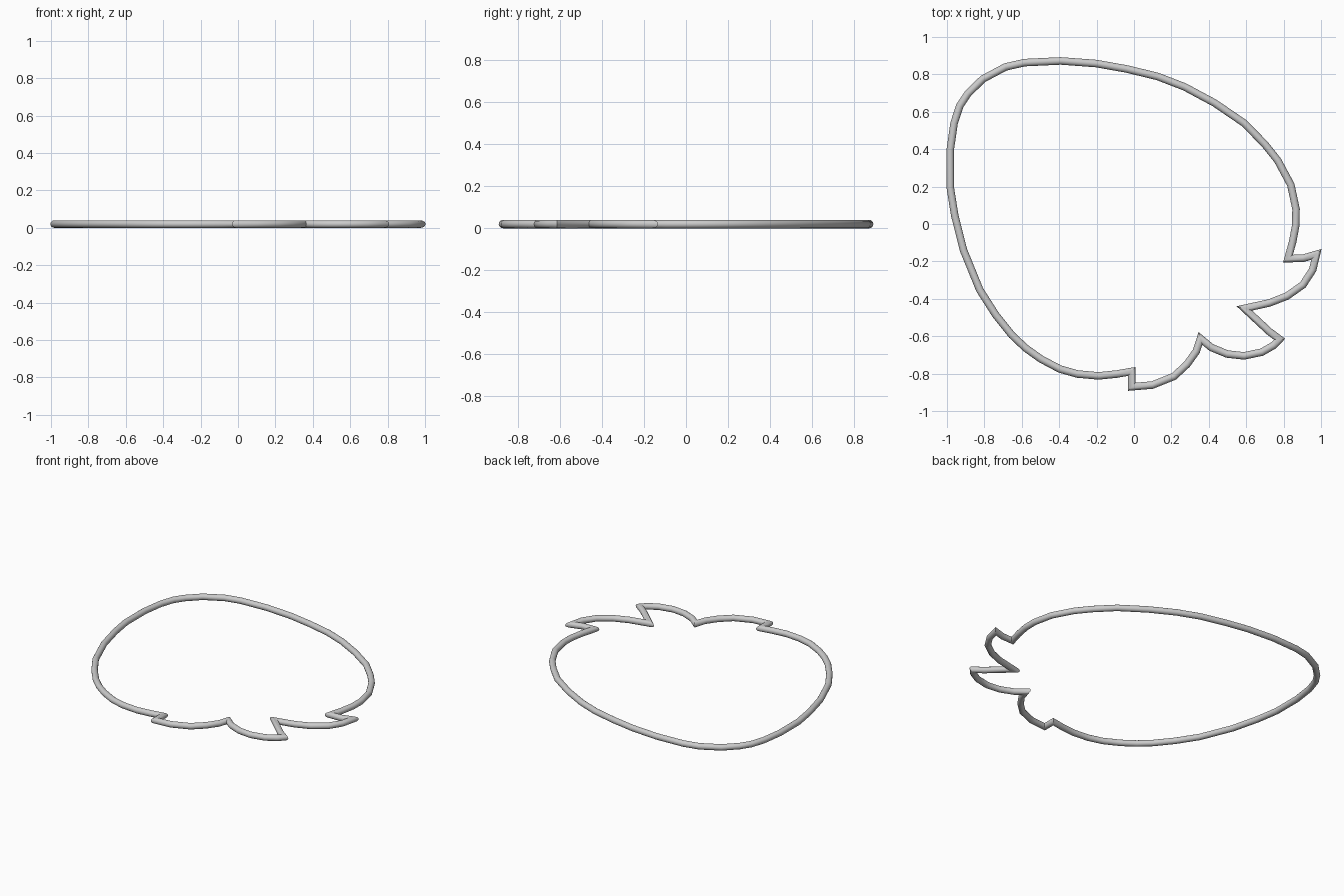
import bpy, bmesh, math
from mathutils import Vector

if "Cube" in bpy.data.objects:
    bpy.data.objects.remove(bpy.data.objects["Cube"])

R, SIDES = 0.02, 16

# Centre line, anticlockwise from the lower notch
lobes = [(-.01, -.783), (-.01, -.865), (.10, -.856), (.215, -.81), (.285, -.745),
         (.335, -.675), (.357, -.607), (.415, -.655), (.50, -.69), (.59, -.70),
         (.685, -.68), (.75, -.643), (.78, -.611), (.725, -.57), (.592, -.446),
         (.725, -.417), (.82, -.38), (.905, -.32), (.957, -.24), (.977, -.157),
         (.905, -.178), (.825, -.18)]
body = [(.85, -.09), (.867, 0), (.868, .085), (.84, .215), (.77, .345), (.70, .433),
        (.59, .545), (.433, .652), (.273, .738), (.128, .794), (-.037, .834),
        (-.20, .863), (-.39, .877), (-.583, .868), (-.685, .845), (-.807, .78),
        (-.888, .70), (-.93, .636), (-.96, .545), (-.981, .40), (-.981, .203),
        (-.957, .053), (-.91, -.134), (-.823, -.347), (-.738, -.48), (-.652, -.588),
        (-.578, -.658), (-.497, -.716), (-.395, -.77), (-.30, -.797), (-.187, -.807),
        (-.09, -.797)]


def mitred_tube(name, points):
    """Closed round tube of constant width with mitred corners."""
    pts = [Vector(p) for p in points]
    n = len(pts)
    bm = bmesh.new()
    rings = []
    for i, p in enumerate(pts):
        a = (p - pts[i - 1]).normalized()
        b = (pts[(i + 1) % n] - p).normalized()
        na, nb = Vector((a.y, -a.x)), Vector((b.y, -b.x))
        m = (na + nb).normalized()
        m /= m.dot(na)
        ring = []
        for k in range(SIDES):
            t = 2 * math.pi * k / SIDES
            q = p + m * R * math.cos(t)
            ring.append(bm.verts.new((q.x, q.y, R + R * math.sin(t))))
        rings.append(ring)
    for i in range(n):
        r, s = rings[i], rings[(i + 1) % n]
        for k in range(SIDES):
            j = (k + 1) % SIDES
            bm.faces.new((r[k], r[j], s[j], s[k]))
    bmesh.ops.recalc_face_normals(bm, faces=bm.faces[:])
    # Centre the outline on the origin
    for ax in (0, 1):
        vals = [v.co[ax] for v in bm.verts]
        mid = (min(vals) + max(vals)) / 2
        for v in bm.verts:
            v.co[ax] -= mid
    mesh = bpy.data.meshes.new(name)
    bm.to_mesh(mesh)
    bm.free()
    ob = bpy.data.objects.new(name, mesh)
    bpy.context.collection.objects.link(ob)
    return ob


# Wire outline
outline = mitred_tube("outline_ring", lobes + body)
bpy.context.view_layer.objects.active = outline
outline.select_set(True)
bpy.ops.object.shade_smooth_by_angle(angle=math.radians(30))
